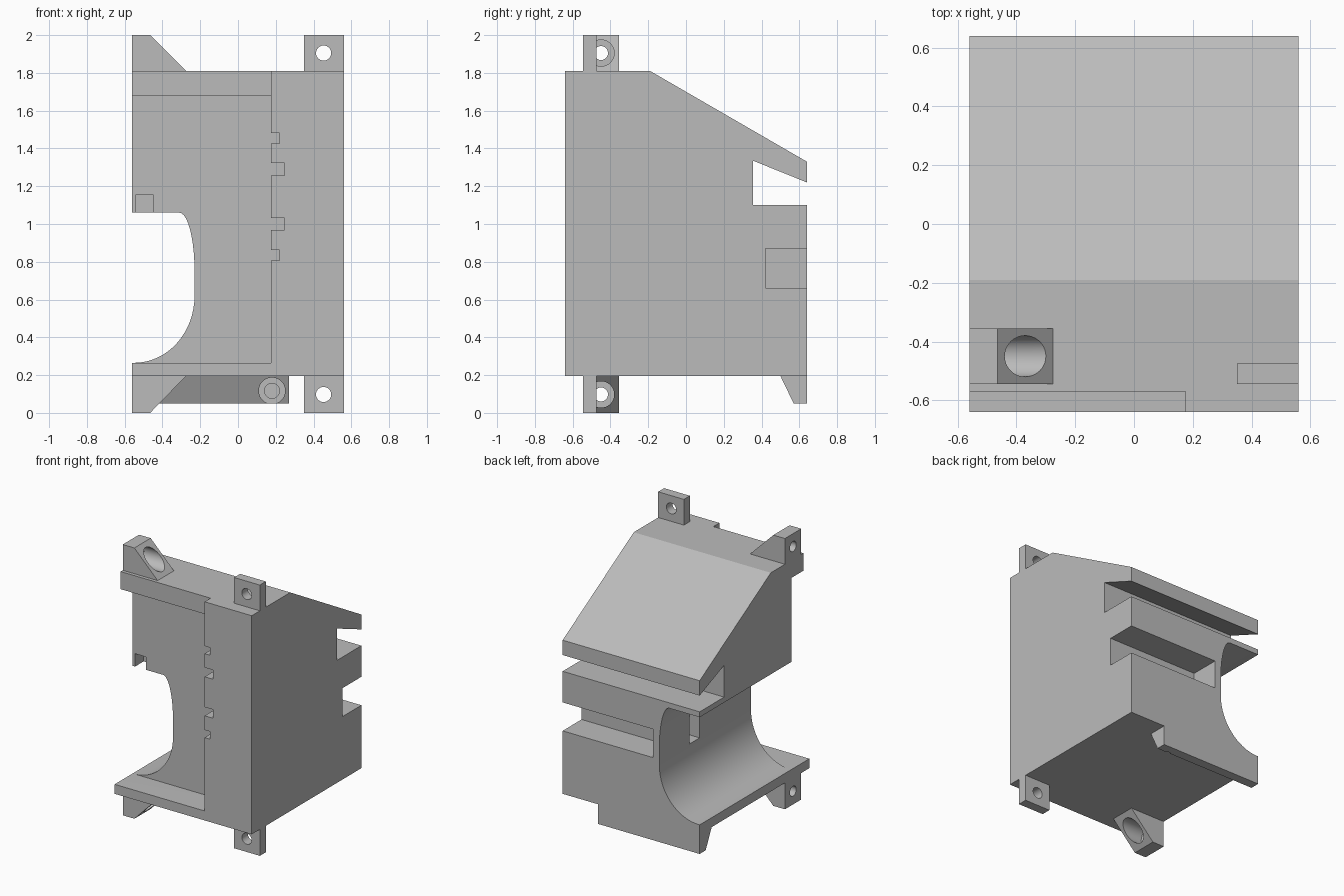
import bpy
from math import sin, cos, pi, radians
from mathutils import Vector

if "Cube" in bpy.data.objects:
    bpy.data.objects.remove(bpy.data.objects["Cube"])

grey = bpy.data.materials.new("plain grey")
grey.use_nodes = True
grey.diffuse_color = (0.5, 0.5, 0.5, 1)
grey.node_tree.nodes["Principled BSDF"].inputs["Base Color"].default_value = (0.5, 0.5, 0.5, 1)

TOP, BASE = 1.81, 0.195          # housing height range
LEFT, RIGHT = 0.56, -0.56
FRONT, BACK = -0.64, 0.64


def prism(name, profile, axis, start, end):
    """Extrude a closed profile along x (points are y, z) or y (points are x, z)."""
    def place(a, b, d):
        return (d, a, b) if axis == "x" else (a, d, b)
    n = len(profile)
    verts = [place(a, b, d) for d in (start, end) for a, b in profile]
    faces = [list(range(n)), list(range(2 * n - 1, n - 1, -1))]
    faces += [(i, i + n, (i + 1) % n + n, (i + 1) % n) for i in range(n)]
    mesh = bpy.data.meshes.new(name)
    mesh.from_pydata(verts, [], faces)
    mesh.materials.append(grey)
    obj = bpy.data.objects.new(name, mesh)
    bpy.context.collection.objects.link(obj)
    bpy.context.view_layer.objects.active = obj
    bpy.ops.object.select_all(action="DESELECT")
    obj.select_set(True)
    bpy.ops.object.mode_set(mode="EDIT")
    bpy.ops.mesh.select_all(action="SELECT")
    bpy.ops.mesh.normals_make_consistent(inside=False)
    bpy.ops.object.mode_set(mode="OBJECT")
    return obj


def block(x, y, z):
    profile = [(x[0], z[0]), (x[1], z[0]), (x[1], z[1]), (x[0], z[1])]
    return prism("cutter", profile, "y", *y)


def bore(a, b, radius, axis, start, end):
    ring = [(a + radius * cos(i * pi / 20), b + radius * sin(i * pi / 20)) for i in range(40)]
    return prism("cutter", ring, axis, start, end)


def cut(obj, *cutters):
    for cutter in cutters:
        cutter.hide_render = True
        mod = obj.modifiers.new("cut", "BOOLEAN")
        mod.operation, mod.solver, mod.object = "DIFFERENCE", "EXACT", cutter
        bpy.context.view_layer.objects.active = obj
        bpy.ops.object.modifier_apply(modifier=mod.name)
        bpy.data.objects.remove(cutter)


def finish(obj):
    bpy.ops.object.select_all(action="DESELECT")
    obj.select_set(True)
    bpy.context.view_layer.objects.active = obj
    bpy.ops.object.shade_smooth_by_angle(angle=radians(25))


# Housing with sloping roof and full-width rear slot
housing = prism("housing", [
    (FRONT, BASE), (FRONT, TOP), (-0.19, TOP), (BACK, 1.33), (BACK, 1.22),
    (0.355, 1.335), (0.355, 1.10), (BACK, 1.10), (BACK, BASE)], "x", RIGHT, LEFT)

# Front recess: shallow step below the top band, deeper panel under it
cut(housing,
    block((-0.7, 0.175), (-0.7, -0.57), (0.265, 1.9)),
    block((-0.7, 0.175), (-0.7, -0.43), (0.265, 1.68)))

# Large curved channel through the right side
bottom = [(-0.55 + 0.32 * sin(t * pi / 32), 0.62 - 0.355 * cos(t * pi / 32)) for t in range(17)]
upper = [(-0.31 + 0.08 * cos(t * pi / 20), 0.75 + 0.31 * sin(t * pi / 20)) for t in range(11)]
cut(housing, prism("cutter", [(-0.7, 0.265)] + bottom + upper + [(-0.7, 1.06)], "y", -0.75, 0.75))

# Key notch over the channel, rear groove and a small pocket in the channel wall
cut(housing,
    block((-0.54, -0.45), (-0.6, -0.33), (1.0, 1.155)),
    block((-0.18, 0.7), (0.42, 0.75), (0.66, 0.87)),
    block((-0.3, -0.12), (0.17, 0.29), (0.64, 0.87)))

# Small notches along the panel edge
for z, depth, half in ((1.455, 0.045, 0.028), (1.29, 0.07, 0.034),
                       (1.0, 0.07, 0.032), (0.835, 0.045, 0.028)):
    cut(housing, block((0.1, 0.175 + depth), (-0.7, -0.43), (z - half, z + half)))
finish(housing)

# Mounting lugs, mirrored top and bottom
for label, root, tip in (("upper", TOP, 2.0), ("lower", BASE, 0.0)):
    middle = (root + tip) / 2
    wedge = prism(label + "_wedge_lug", [
        (RIGHT, root), (RIGHT, tip), (-0.465, tip), (-0.275, root)], "y", -0.545, -0.355)
    cut(wedge,
        bore(-0.45, middle, 0.07, "x", -0.5, -0.1),
        bore(-0.45, middle, 0.037, "x", -0.7, -0.4))
    finish(wedge)
    tab = prism(label + "_tab_lug", [
        (0.35, root), (0.35, tip), (LEFT, tip), (LEFT, root)], "y", -0.545, -0.475)
    cut(tab, bore(0.453, middle, 0.04, "y", -0.7, -0.3))
    finish(tab)

# Rear foot with a blind stepped hole
foot = prism("rear_foot", [
    (0.5, BASE), (0.57, 0.05), (BACK, 0.05), (BACK, BASE)], "x", RIGHT, 0.27)
cut(foot,
    bore(0.18, 0.117, 0.07, "y", 0.4, 0.58),
    bore(0.18, 0.117, 0.04, "y", 0.4, 0.61))
finish(foot)
